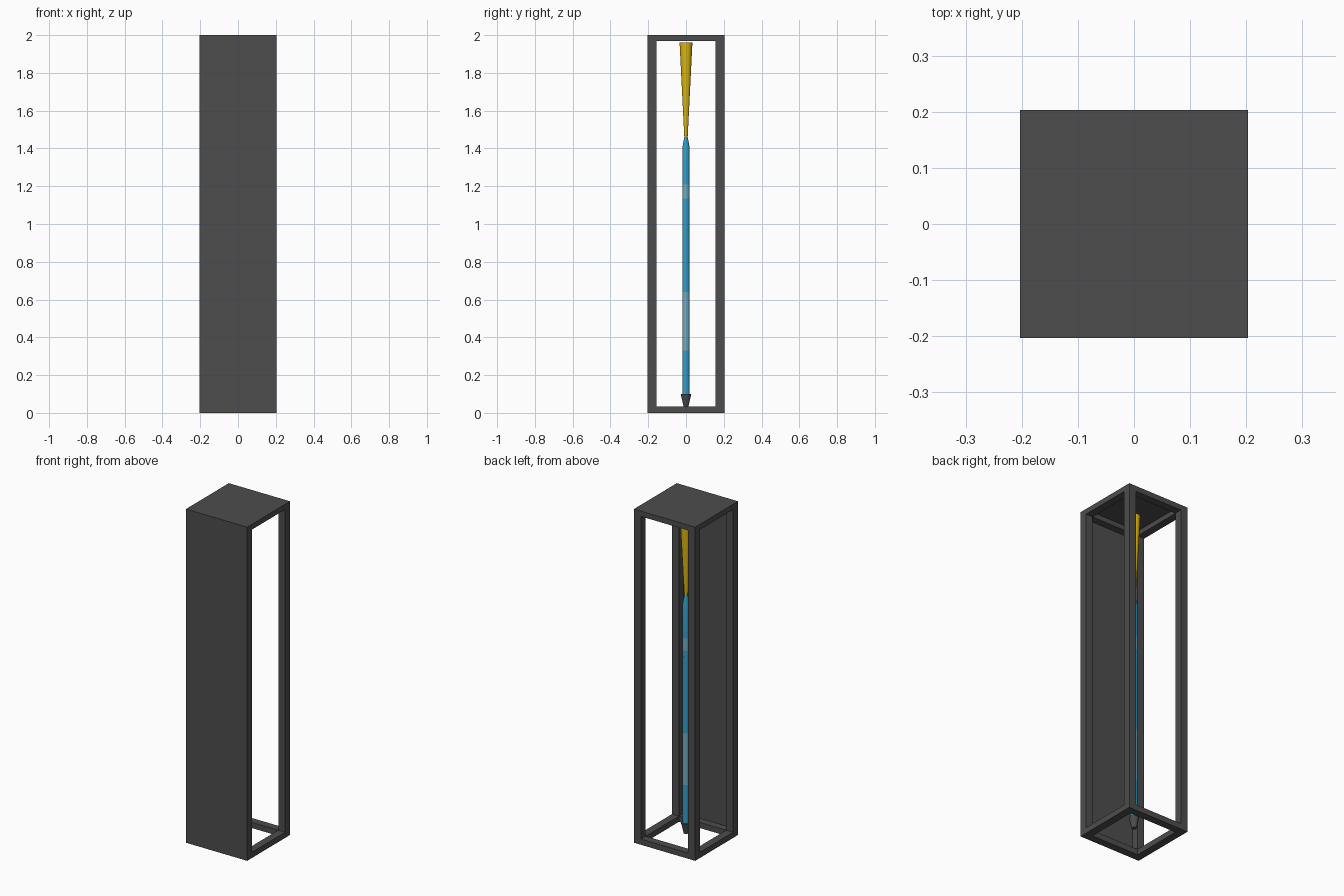
import bpy, bmesh, math

if "Cube" in bpy.data.objects:
    bpy.data.objects.remove(bpy.data.objects["Cube"])

def mat(name, rgb):
    m = bpy.data.materials.new(name)
    m.diffuse_color = (*rgb, 1)
    m.use_nodes = True
    m.node_tree.nodes["Principled BSDF"].inputs["Base Color"].default_value = m.diffuse_color
    return m

GREY = mat("dark_grey", (0.075, 0.075, 0.075))
BLUE = mat("blue", (0.03, 0.36, 0.62))
PALE = mat("pale_blue", (0.16, 0.42, 0.55))
YELLOW = mat("yellow", (0.75, 0.48, 0.004))

def finish(bm, name, m):
    me = bpy.data.meshes.new(name)
    bm.to_mesh(me)
    bm.free()
    me.materials.append(m)
    ob = bpy.data.objects.new(name, me)
    bpy.context.collection.objects.link(ob)
    return ob

def box(name, lo, hi, m):
    bm = bmesh.new()
    bmesh.ops.create_cube(bm, size=1)
    for v in bm.verts:
        v.co = [lo[i] + (v.co[i] + 0.5) * (hi[i] - lo[i]) for i in range(3)]
    return finish(bm, name, m)

def lathe(name, profile, m, n=20):
    """Closed round part from (radius, height) pairs, bottom to top."""
    bm = bmesh.new()
    rings = [[bm.verts.new((r * math.cos(2 * math.pi * i / n),
                            r * math.sin(2 * math.pi * i / n), z))
              for i in range(n)] for r, z in profile]
    for a, b in zip(rings, rings[1:]):
        for i in range(n):
            j = (i + 1) % n
            bm.faces.new((a[i], a[j], b[j], b[i]))
    bm.faces.new(rings[0][::-1])
    bm.faces.new(rings[-1])
    ob = finish(bm, name, m)
    bpy.context.view_layer.objects.active = ob
    ob.select_set(True)
    bpy.ops.object.shade_smooth_by_angle(angle=math.radians(30))
    ob.select_set(False)

H, T, P, BAR = 0.203, 0.046, 0.003, 0.034   # half width, post, panel, bar height
F = -H + P                                  # front of frame, behind the panel
TOP = 2 - P                                 # top of frame, below the panel

# Corner posts
for sx, side in ((-1, "left"), (1, "right")):
    x0, x1 = sorted((sx * H, sx * (H - T)))
    box(f"front_{side}_post", (x0, F, 0), (x1, -H + T, TOP), GREY)
    box(f"back_{side}_post", (x0, H - T, 0), (x1, H, TOP), GREY)

# Top and bottom rails between the posts
I = H - T
for level, z0, z1 in (("bottom", 0, BAR), ("top", 2 - BAR + 0.002, TOP)):
    box(f"{level}_front_rail", (-I, F, z0), (I, -I, z1), GREY)
    box(f"{level}_back_rail", (-I, I, z0), (I, H, z1), GREY)
    box(f"{level}_left_rail", (-H, -I, z0), (-I, I, z1), GREY)
    box(f"{level}_right_rail", (I, -I, z0), (H, I, z1), GREY)

# Thin solid panels on the front and top
box("front_panel", (-H, -H, 0), (H, F, TOP), GREY)
box("top_panel", (-H, -H, TOP), (H, H, 2), GREY)

# Slender pole hanging inside the frame
R = 0.0185
lathe("nose_tip", [(0.013, 0.035), (0.028, 0.1)], GREY)
lathe("lower_pole", [(R, 0.1), (R, 0.33)], BLUE)
lathe("lower_sleeve", [(R, 0.33), (R, 0.64)], PALE)
lathe("middle_pole", [(R, 0.64), (R, 1.085)], BLUE)
lathe("joint_ring", [(R + 0.001, 1.085), (R + 0.001, 1.095)], BLUE)
lathe("joint_collar", [(R, 1.095), (R, 1.135)], BLUE)
lathe("upper_sleeve", [(R, 1.135), (R, 1.21)], PALE)
lathe("upper_pole", [(R, 1.21), (R, 1.41), (0.009, 1.46)], BLUE)
lathe("flared_tail", [(0.009, 1.46), (0.034, 1.96)], YELLOW)
